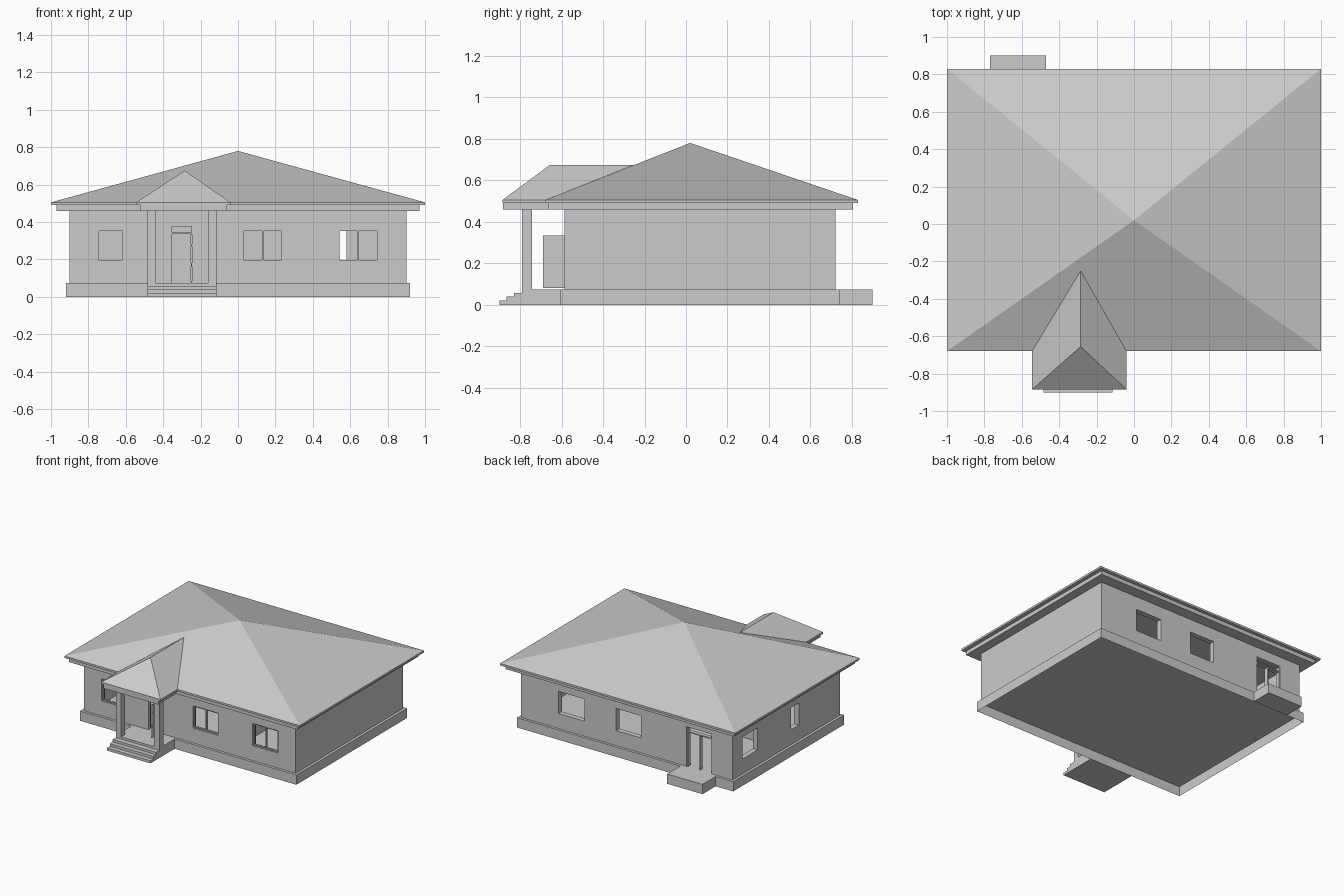
import bpy, bmesh

if "Cube" in bpy.data.objects:
    bpy.data.objects.remove(bpy.data.objects["Cube"])


def mesh_object(name, verts, faces):
    me = bpy.data.meshes.new(name)
    me.from_pydata(verts, [], faces)
    bm = bmesh.new()
    bm.from_mesh(me)
    bmesh.ops.recalc_face_normals(bm, faces=bm.faces)
    bm.to_mesh(me)
    bm.free()
    ob = bpy.data.objects.new(name, me)
    bpy.context.collection.objects.link(ob)
    return ob


def box(name, x0, x1, y0, y1, z0, z1, bottom=True):
    v = [(x, y, z) for z in (z0, z1) for x, y in ((x0, y0), (x1, y0), (x1, y1), (x0, y1))]
    f = [(4, 5, 6, 7)] + [(i, (i + 1) % 4, (i + 1) % 4 + 4, i + 4) for i in range(4)]
    if bottom:
        f.append((3, 2, 1, 0))
    return mesh_object(name, v, f)


def cut(target, *dims):
    cutter = box("cutter", *dims)
    cutter.hide_render = True
    mod = target.modifiers.new("cut", "BOOLEAN")
    mod.operation, mod.solver, mod.object = "DIFFERENCE", "EXACT", cutter
    bpy.context.view_layer.objects.active = target
    bpy.ops.object.modifier_apply(modifier="cut")
    bpy.data.objects.remove(cutter)


# Foundation skirt, open underneath
foundation = box("foundation", -0.92, 0.92, -0.605, 0.74, 0, 0.075, bottom=False)

# Hollow outer walls with openings
Z0, Z1 = 0.19, 0.36
walls = box("walls", -0.9, 0.9, -0.585, 0.72, 0.075, 0.46)
cut(walls, -0.86, 0.86, -0.545, 0.68, 0.0, 0.6)
front_windows = [(-0.75, -0.61), (0.025, 0.24), (0.535, 0.75)]
for a, b in front_windows:
    cut(walls, a, b, -0.65, -0.5, Z0, Z1)
for a, b in ((-0.12, 0.09), (0.36, 0.58)):
    cut(walls, a, b, 0.65, 0.8, Z0, Z1)
for a, b in ((0.415, 0.6), (-0.085, 0.01)):
    cut(walls, -0.95, -0.8, a, b, Z0, Z1)
cut(walls, -0.36, -0.24, -0.65, -0.5, 0.05, 0.385)
cut(walls, -0.725, -0.51, 0.65, 0.8, 0.05, 0.385)

# Inner partitions
box("partition_long", -0.86, 0.32, 0.05, 0.10, 0.075, 0.46)
box("partition_short", 0.28, 0.32, -0.545, 0.05, 0.075, 0.46)


# Frames: jambs, head, sill, optional mullion and transom
def frame(name, x0, x1, y0, y1, z0, z1, mullion=False, transom=None, sill=True, t=0.008):
    box(name + "_jamb", x0, x0 + t, y0, y1, z0, z1)
    box(name + "_jamb", x1 - t, x1, y0, y1, z0, z1)
    box(name + "_head", x0 + t, x1 - t, y0, y1, z1 - t, z1)
    if sill:
        box(name + "_sill", x0 + t, x1 - t, y0, y1, z0, z0 + t)
    if mullion:
        m = (x0 + x1) / 2
        box(name + "_mullion", m - t / 2, m + t / 2, y0, y1, z0, transom or z1)
    if transom:
        box(name + "_transom", x0 + t, x1 - t, y0, y1, transom, transom + t)


for a, b in front_windows:
    frame("front_window", a, b, -0.577, -0.562, Z0, Z1, mullion=b - a > 0.2)
frame("front_door_frame", -0.36, -0.24, -0.583, -0.56, 0.075, 0.385, transom=0.337, sill=False)
frame("back_door_frame", -0.725, -0.51, 0.685, 0.715, 0.075, 0.385, mullion=True,
      transom=0.337, sill=False)

# Front door leaf standing open, with raised panels
box("front_door_leaf", -0.252, -0.246, -0.69, -0.585, 0.08, 0.335)
for y0, y1 in ((-0.688, -0.638), (-0.632, -0.587)):
    for z0, z1 in ((0.085, 0.16), (0.18, 0.27), (0.28, 0.332)):
        box("front_door_panel", -0.255, -0.243, y0, y1, z0, z1)

# Porch platform, steps and columns
box("porch_floor", -0.485, -0.115, -0.79, -0.605, 0, 0.075)
for y0, y1, h in ((-0.83, -0.79, 0.058), (-0.865, -0.83, 0.04), (-0.9, -0.865, 0.02)):
    box("porch_step", -0.485, -0.115, y0, y1, 0, h)
for x in (-0.485, -0.16):
    box("porch_column", x, x + 0.045, -0.79, -0.742, 0.075, 0.46)

# Back door landing
box("back_landing", -0.77, -0.47, 0.74, 0.9, 0, 0.075)

# Eaves
box("main_soffit", -0.97, 0.97, -0.665, 0.805, 0.46, 0.49)
box("porch_soffit", -0.525, -0.06, -0.882, -0.665, 0.46, 0.49)


# Main hip roof with a thin fascia
E = 0.505
ring = [(-1, -0.68), (1, -0.68), (1, 0.83), (-1, 0.83)]
v = [(x, y, z) for z in (0.49, E) for x, y in ring] + [(0, 0.02, 0.78)]
f = [(3, 2, 1, 0)]
for i in range(4):
    j = (i + 1) % 4
    f += [(i, j, j + 4, i + 4), (i + 4, j + 4, 8)]
mesh_object("main_roof", v, f)

# Porch hip roof running back into the main slope
ring = [(-0.545, -0.885), (-0.04, -0.885), (-0.04, -0.68), (-0.545, -0.68)]
v = [(x, y, z) for z in (0.49, E) for x, y in ring]
v += [(-0.285, -0.655, 0.675), (-0.285, -0.25, 0.675)]
f = [(3, 2, 1, 0), (0, 1, 5, 4), (1, 2, 6, 5), (3, 0, 4, 7),
     (4, 5, 8), (5, 6, 9, 8), (7, 4, 8, 9)]
mesh_object("porch_roof", v, f)
